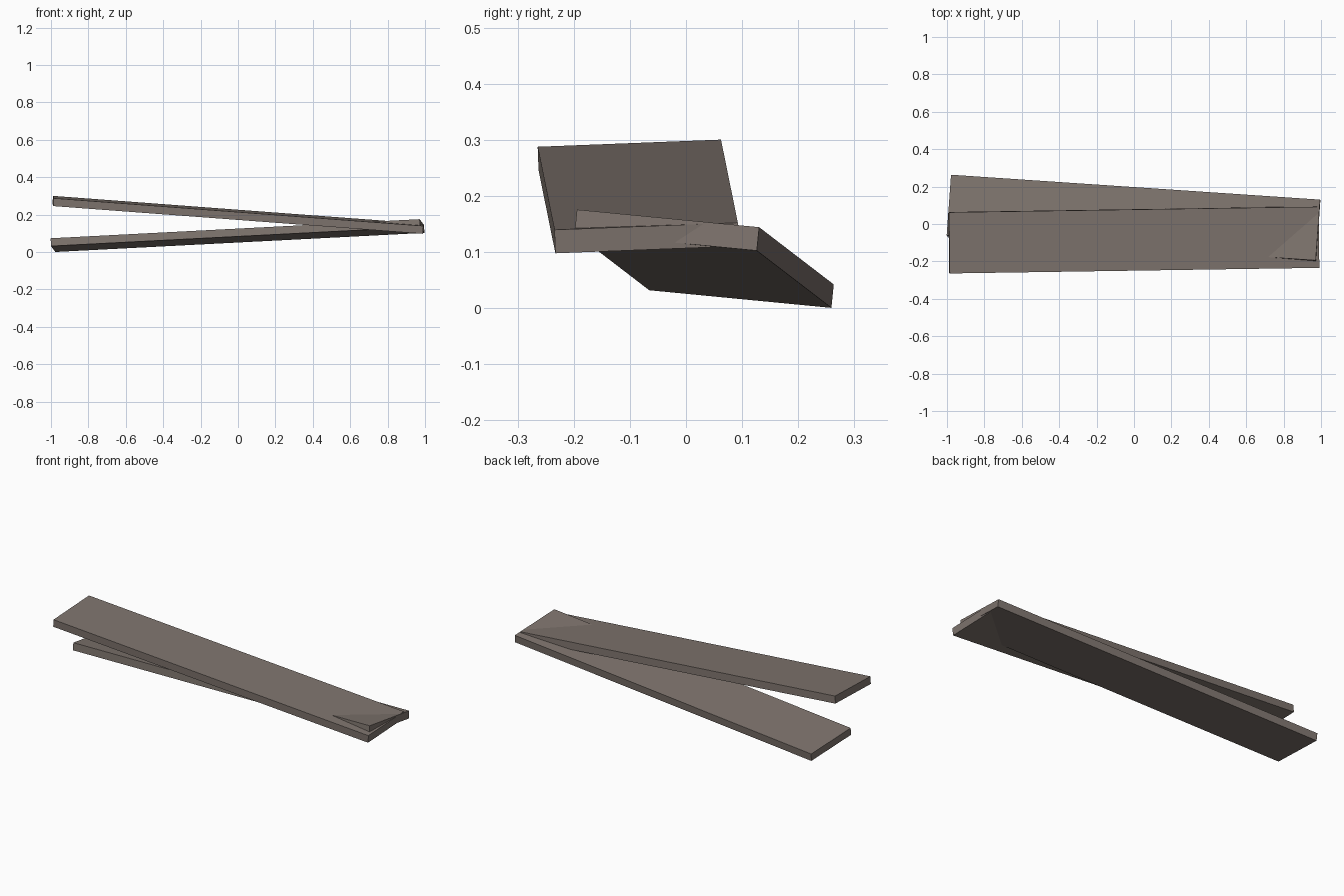
import bpy
from mathutils import Vector, Matrix

cube = bpy.data.objects.get("Cube")
if cube:
    bpy.data.objects.remove(cube, do_unlink=True)

# Weathered grey-brown wood
wood = bpy.data.materials.new("grey_brown_wood")
wood.use_nodes = True
colour = (0.21, 0.175, 0.155, 1)
wood.diffuse_color = colour
wood.node_tree.nodes["Principled BSDF"].inputs["Base Color"].default_value = colour

WIDTH, THICKNESS = 0.327, 0.042


def plank(name, start, end, roll):
    """Board whose top centre line runs from start to end; roll is the rise across it."""
    start, end = Vector(start), Vector(end)
    along = (end - start).normalized()
    across = Vector((0, 1, roll))
    across = (across - along * across.dot(along)).normalized()
    up = along.cross(across)
    centre = (start + end) / 2 - up * THICKNESS / 2
    size = Matrix.Diagonal(((end - start).length, WIDTH, THICKNESS, 1))
    turn = Matrix((along, across, up)).transposed().to_4x4()

    bpy.ops.mesh.primitive_cube_add(size=1)
    board = bpy.context.object
    board.name = name
    board.data.transform(Matrix.Translation(centre) @ turn @ size)
    board.data.materials.append(wood)
    return board


# Two loose boards crossing through each other at one end
plank("lower_plank", (-0.99, 0.101, 0.058), (0.983, -0.032, 0.160), -0.1)
plank("upper_plank", (-0.987, -0.101, 0.294), (0.989, -0.071, 0.146), 0.038)
